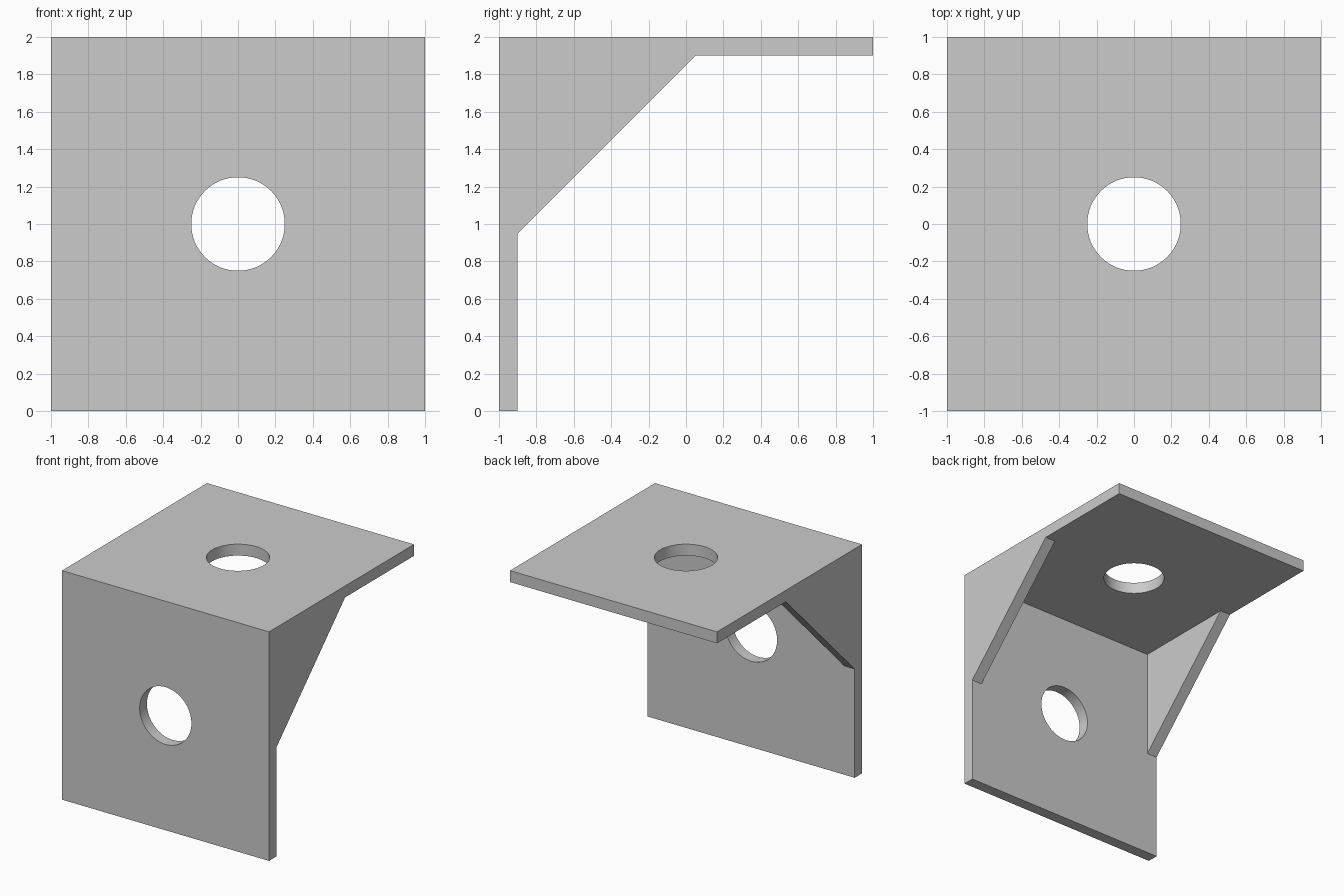
import bpy
import bmesh
from math import pi
from mathutils import Matrix

cube = bpy.data.objects.get("Cube")
if cube:
    bpy.data.objects.remove(cube, do_unlink=True)

THICK = 0.1
HOLE_RADIUS = 0.25

grey = bpy.data.materials.new("light_grey")
grey.use_nodes = True
grey.diffuse_color = (0.6, 0.6, 0.6, 1)
grey.node_tree.nodes["Principled BSDF"].inputs["Base Color"].default_value = grey.diffuse_color


def make_object(name, bm):
    bmesh.ops.recalc_face_normals(bm, faces=bm.faces)
    mesh = bpy.data.meshes.new(name)
    bm.to_mesh(mesh)
    bm.free()
    mesh.materials.append(grey)
    obj = bpy.data.objects.new(name, mesh)
    bpy.context.collection.objects.link(obj)
    return obj


def extrude_profile(name, points, half_width):
    """Extrude a (y, z) outline along x, centred on x = 0."""
    bm = bmesh.new()
    face = bm.faces.new([bm.verts.new((-half_width, y, z)) for y, z in points])
    grown = bmesh.ops.extrude_face_region(bm, geom=[face])["geom"]
    verts = [v for v in grown if isinstance(v, bmesh.types.BMVert)]
    bmesh.ops.translate(bm, verts=verts, vec=(2 * half_width, 0, 0))
    return make_object(name, bm)


def hole_cutter(name, matrix):
    bm = bmesh.new()
    bmesh.ops.create_cone(bm, cap_ends=True, segments=64, radius1=HOLE_RADIUS,
                          radius2=HOLE_RADIUS, depth=0.4, matrix=matrix)
    return make_object(name, bm)


# Side outline: upright plate, diagonal gusset, top plate
inner_y, inner_z = -1 + THICK, 2 - THICK
bracket = extrude_profile("corner_bracket", [
    (-1, 0), (inner_y, 0), (inner_y, 0.95), (0.05, inner_z),
    (1, inner_z), (1, 2), (-1, 2)], 1)

# Hollow between the two side gussets, and the bolt holes
cutters = [
    extrude_profile("gusset_gap_cutter", [
        (inner_y, -0.5), (1.5, -0.5), (1.5, inner_z), (inner_y, inner_z)], 1 - THICK),
    hole_cutter("top_hole_cutter", Matrix.Translation((0, 0, 2))),
    hole_cutter("front_hole_cutter",
                Matrix.Translation((0, -1, 1)) @ Matrix.Rotation(pi / 2, 4, 'X')),
]
for cutter in cutters:
    cutter.hide_render = True
    cutter.hide_viewport = True
    cutter.display_type = 'WIRE'
    cut = bracket.modifiers.new(cutter.name, 'BOOLEAN')
    cut.operation = 'DIFFERENCE'
    cut.solver = 'EXACT'
    cut.object = cutter

# Apply the cuts, then drop the helpers
bpy.context.view_layer.update()
result = bpy.data.meshes.new_from_object(
    bracket.evaluated_get(bpy.context.evaluated_depsgraph_get()))
bracket.modifiers.clear()
bracket.data = result
for cutter in cutters:
    bpy.data.objects.remove(cutter, do_unlink=True)

# Smooth hole walls, crisp plate edges
bpy.context.view_layer.objects.active = bracket
bracket.select_set(True)
bpy.ops.object.shade_smooth_by_angle(angle=pi / 6)
